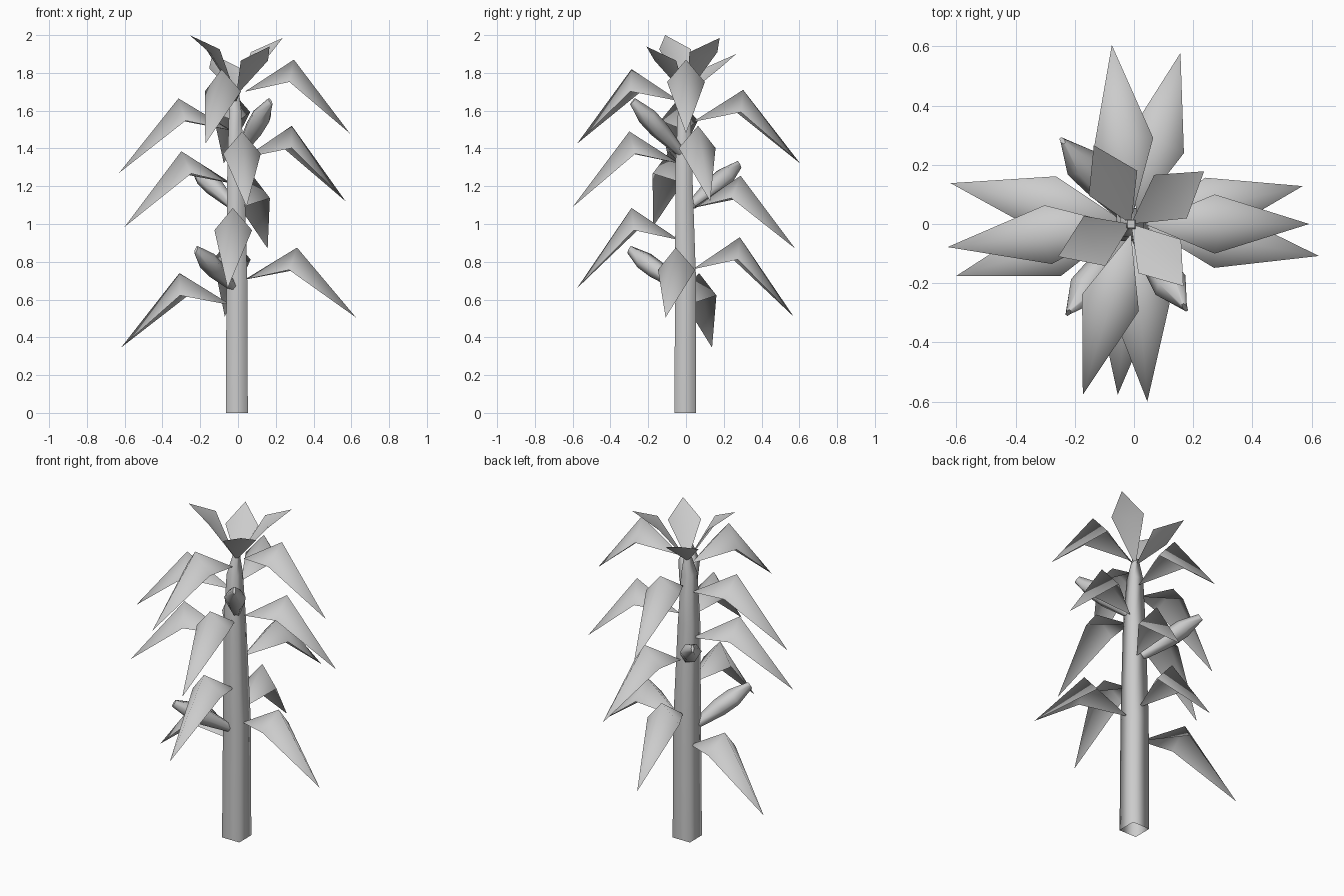
import bpy, bmesh, math
from mathutils import Vector

cube = bpy.data.objects.get("Cube")
if cube:
    bpy.data.objects.remove(cube)

grey = bpy.data.materials.new("plain_grey")
grey.use_nodes = True
grey.diffuse_color = (0.6, 0.6, 0.6, 1)
grey.node_tree.nodes["Principled BSDF"].inputs["Base Color"].default_value = (0.6, 0.6, 0.6, 1)

UP = Vector((0, 0, 1))


def make_object(name, bm):
    mesh = bpy.data.meshes.new(name)
    bm.to_mesh(mesh)
    bm.free()
    for face in mesh.polygons:
        face.use_smooth = True
    mesh.materials.append(grey)
    obj = bpy.data.objects.new(name, mesh)
    bpy.context.collection.objects.link(obj)
    return obj


def make_tube(name, sections, sides, axis, turn=0.0):
    """Loft rings of (centre, width, height) along an axis; open at the start."""
    bm = bmesh.new()
    spin = axis.to_track_quat('Z', 'Y')
    rings = []
    for centre, width, height in sections:
        ring = []
        for i in range(sides):
            a = turn + math.tau * i / sides
            offset = Vector((math.cos(a) * width, math.sin(a) * height, 0))
            ring.append(bm.verts.new(Vector(centre) + spin @ offset))
        rings.append(ring)
    for low, high in zip(rings, rings[1:]):
        for i in range(sides):
            j = (i + 1) % sides
            bm.faces.new((low[i], low[j], high[j], high[i]))
    bm.faces.new(rings[-1])
    obj = make_object(name, bm)
    # keep the end cap crisp
    obj.data.polygons[-1].use_smooth = False


def make_blade(name, base, ridge, left, right, tip):
    """A folded diamond: two faces either side of the ridge, each way."""
    bm = bmesh.new()
    b, m, l, r, t = [bm.verts.new(p) for p in (base, ridge, left, right, tip)]
    for tri in ((b, m, l), (b, r, m), (m, t, l), (m, r, t)):
        bm.faces.new(tri)
    make_object(name, bm)


def outward(tip):
    """Flat offset of a tip, its direction and the sideways direction."""
    flat = Vector((tip.x, tip.y, 0))
    out = flat.normalized()
    return flat, out, UP.cross(out)


# Square stalk, slightly bent and tapering
stalk = [((-0.006, -0.004, 0), 0.082), ((-0.006, -0.002, 0.7), 0.078),
         ((-0.012, -0.012, 1.3), 0.063), ((-0.015, -0.01, 1.6), 0.046),
         ((-0.01, 0, 1.72), 0.018)]
make_tube("stalk", [(c, r, r) for c, r in stalk], 4, UP, math.pi / 4)

# Drooping leaves: tip, and how far the fold rises above it
leaves = [
    ((-0.62, 0.138, 0.345), 0.395), ((-0.6, -0.175, 0.985), 0.4),
    ((-0.63, -0.078, 1.27), 0.395), ((0.625, -0.108, 0.505), 0.37),
    ((0.57, 0.128, 1.12), 0.4), ((0.592, 0, 1.48), 0.39),
    ((-0.055, -0.577, 0.66), 0.425), ((0.045, -0.6, 1.09), 0.4),
    ((-0.173, -0.577, 1.425), 0.395), ((-0.07, 0.57, 0.51), 0.42),
    ((0.157, 0.578, 0.87), 0.385), ((-0.075, 0.605, 1.32), 0.39)]
for n, (tip, rise) in enumerate(leaves):
    tip = Vector(tip)
    flat, out, side = outward(tip)
    fold = UP * (tip.z + rise)
    edge = flat * 0.46 + fold - UP * 0.118
    make_blade(f"leaf_{n + 1}", out * 0.035 + fold - UP * 0.17, flat * 0.5 + fold,
               edge + side * 0.1, edge - side * 0.1, tip)

# Upright crown leaves
crown_tips = [(0.237, 0.178, 1.985), (-0.136, 0.266, 1.9),
              (-0.256, -0.11, 2.0), (0.167, -0.21, 1.94)]
for n, tip in enumerate(crown_tips):
    tip = Vector(tip)
    flat, out, side = outward(tip)
    mid = flat * 0.52 + UP * (tip.z - 0.075)
    make_blade(f"crown_leaf_{n + 1}", Vector((-0.01, 0, 1.68)),
               mid + out * 0.01 - UP * 0.025,
               mid + side * 0.092, mid - side * 0.092, tip)

# Six-sided cobs, pinched to an upright edge at the tip
cobs = [((-0.03, -0.04, 0.67), (-0.222, -0.3, 0.865)),
        ((0.01, -0.03, 1.38), (0.172, -0.282, 1.65)),
        ((-0.03, 0.03, 1.1), (-0.242, 0.282, 1.315))]
cob_profile = [(0, 0.025, 0.025), (0.45, 0.052, 0.05),
               (0.7, 0.06, 0.048), (1, 0.008, 0.024)]
for n, (start, end) in enumerate(cobs):
    start, end = Vector(start), Vector(end)
    make_tube(f"cob_{n + 1}", [(start.lerp(end, t), w, h) for t, w, h in cob_profile],
              6, end - start)
